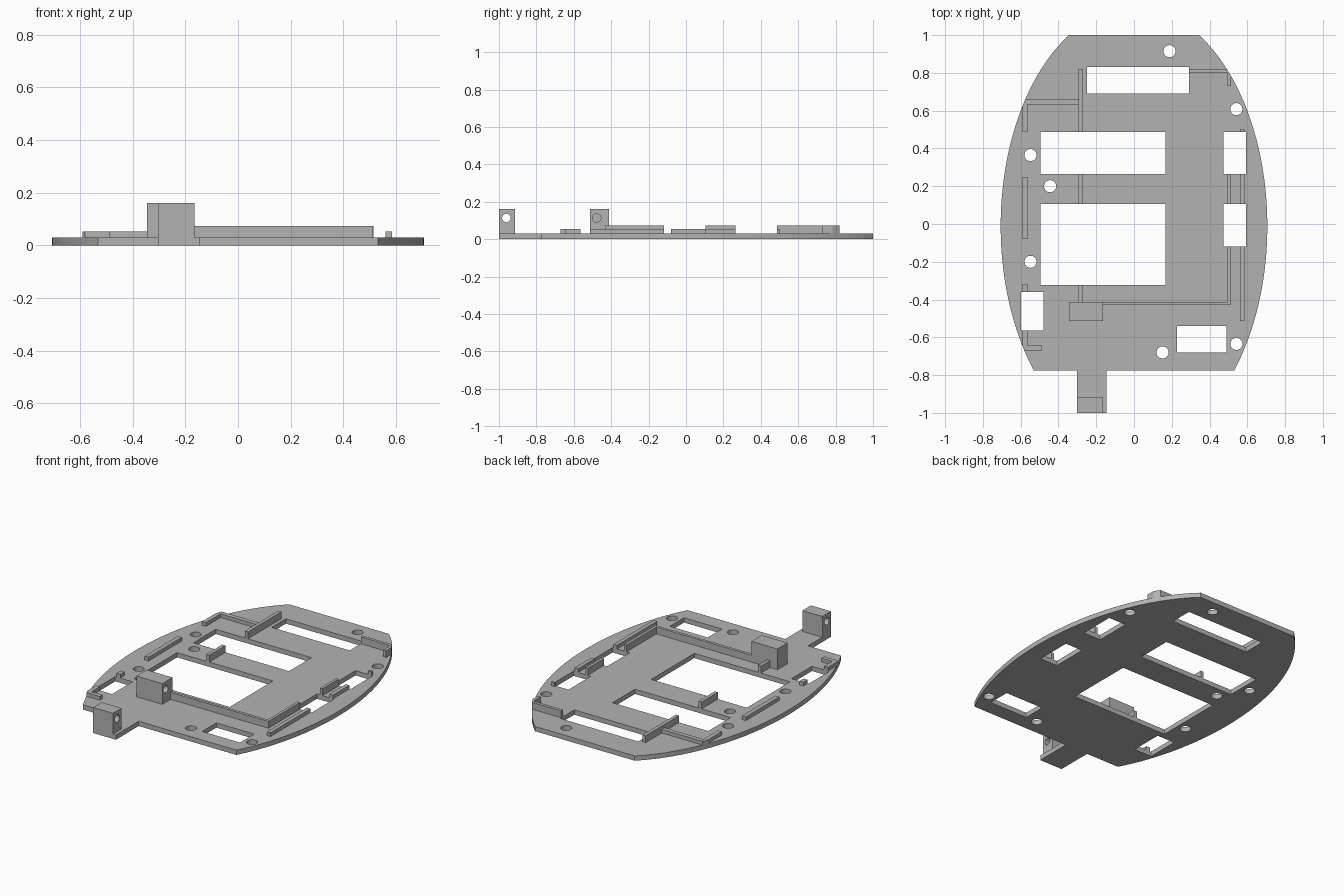
import bpy, bmesh, math
from mathutils import Matrix

cube = bpy.data.objects.get("Cube")
if cube:
    bpy.data.objects.remove(cube, do_unlink=True)

grey = bpy.data.materials.new("plain grey")
grey.use_nodes = True
COLOUR = (0.45, 0.45, 0.45, 1)
grey.diffuse_color = COLOUR
grey.node_tree.nodes["Principled BSDF"].inputs["Base Color"].default_value = COLOUR

BASE, LOW, HIGH, TALL = 0.03, 0.053, 0.073, 0.16


def finish(name, bm):
    bmesh.ops.recalc_face_normals(bm, faces=bm.faces)
    mesh = bpy.data.meshes.new(name)
    bm.to_mesh(mesh)
    bm.free()
    mesh.materials.append(grey)
    obj = bpy.data.objects.new(name, mesh)
    bpy.context.collection.objects.link(obj)
    return obj


def add_box(bm, x0, x1, y0, y1, z0, z1):
    size = Matrix.Diagonal((x1 - x0, y1 - y0, z1 - z0, 1))
    place = Matrix.Translation(((x0 + x1) / 2, (y0 + y1) / 2, (z0 + z1) / 2))
    bmesh.ops.create_cube(bm, size=1, matrix=place @ size)


def box(name, x0, x1, y0, y1, z1, z0=BASE - 0.003):
    bm = bmesh.new()
    add_box(bm, x0, x1, y0, y1, z0, z1)
    return finish(name, bm)


def add_rod(bm, radius, length, matrix):
    bmesh.ops.create_cone(bm, cap_ends=True, segments=32, radius1=radius,
                          radius2=radius, depth=length, matrix=matrix)


def prism(name, points, z0, z1):
    bm = bmesh.new()
    face = bm.faces.new([bm.verts.new((x, y, z0)) for x, y in points])
    new = bmesh.ops.extrude_face_region(bm, geom=[face])["geom"]
    bmesh.ops.translate(bm, vec=(0, 0, z1 - z0),
                        verts=[v for v in new if isinstance(v, bmesh.types.BMVert)])
    return finish(name, bm)


def boolean(obj, cutter, operation="DIFFERENCE"):
    mod = obj.modifiers.new("cut", "BOOLEAN")
    mod.operation, mod.solver, mod.object = operation, "EXACT", cutter
    bpy.context.view_layer.objects.active = obj
    bpy.ops.object.modifier_apply(modifier=mod.name)


# Base plate outline: elliptical sides, straight front and back, front tongue
def side(y):
    return 0.706 * math.sqrt(1 - ((y + 0.011) / 1.159) ** 2)


FRONT, STEPS = -0.775, 40
ys = [FRONT + (1 - FRONT) * i / STEPS for i in range(STEPS + 1)]
oval = [(side(y), y) for y in ys] + [(-side(y), y) for y in reversed(ys)]
tongue = [(-0.303, FRONT), (-0.303, -1), (-0.145, -1), (-0.145, FRONT)]
plate = prism("base_plate", oval + tongue, 0, BASE)

# Windows and screw holes through the plate
windows = [(-0.25, 0.29, 0.69, 0.83), (-0.495, 0.168, 0.265, 0.487),
           (-0.495, 0.168, -0.322, 0.105), (0.473, 0.592, 0.265, 0.487),
           (0.473, 0.592, -0.118, 0.105), (-0.598, -0.478, -0.563, -0.36),
           (0.228, 0.49, -0.68, -0.54)]
screws = [(0.188, 0.915), (0.542, 0.608), (-0.548, 0.365), (-0.444, 0.2),
          (-0.548, -0.2), (0.151, -0.68), (0.542, -0.635)]
bm = bmesh.new()
for w in windows:
    add_box(bm, *w, -0.1, 0.1)
for x, y in screws:
    add_rod(bm, 0.032, 0.2, Matrix.Translation((x, y, 0)))
cutter = finish("opening_cutter", bm)
boolean(plate, cutter)
bpy.data.objects.remove(cutter, do_unlink=True)

# Tall walls
box("centre_rib_back", -0.294, -0.272, 0.487, 0.82, HIGH)
box("centre_rib_middle", -0.294, -0.272, 0.105, 0.265, HIGH)
box("centre_rib_front", -0.294, -0.272, -0.42, -0.322, HIGH)
box("front_wall", -0.17, 0.512, -0.43, -0.412, HIGH)
box("left_wall_front", 0.494, 0.512, -0.43, -0.118, HIGH)
box("left_wall_middle", 0.494, 0.512, 0.105, 0.265, HIGH)
back_walls = [box("back_wall", 0.29, 0.53, 0.80, 0.82, HIGH),
              box("back_wall_return", 0.494, 0.514, 0.73, 0.80, HIGH)]

# Low walls
box("left_rail_front", 0.56, 0.585, -0.513, -0.118, LOW)
box("left_rail_middle", 0.56, 0.585, 0.105, 0.265, LOW)
box("left_rail_stub", 0.56, 0.585, 0.487, 0.5, LOW)
box("right_rail_middle", -0.59, -0.563, -0.08, 0.25, LOW)
box("right_rail_stub", -0.59, -0.563, -0.36, -0.317, LOW)
low_walls = [box("right_rail_back", -0.59, -0.563, 0.487, 0.66, LOW),
             box("right_cross_wall", -0.59, -0.294, 0.632, 0.66, LOW),
             box("right_rail_front", -0.59, -0.563, -0.67, -0.563, LOW),
             box("right_rail_foot", -0.59, -0.488, -0.67, -0.643, LOW)]

# Trim the walls that reach the rim
trim = prism("rim_trim", oval, -0.1, 0.3)
for wall in back_walls + low_walls:
    boolean(wall, trim, "INTERSECT")
bpy.data.objects.remove(trim, do_unlink=True)

# Pivot blocks: the inner one has a blind bore, the outer one a through bore
inner = box("inner_pivot_block", -0.345, -0.165, -0.513, -0.412, TALL)
outer = box("outer_pivot_block", -0.303, -0.165, -1, -0.915, TALL)
for block, x, y, length in ((inner, -0.165, -0.478, 0.2), (outer, -0.234, -0.96, 0.4)):
    bm = bmesh.new()
    add_rod(bm, 0.023, length, Matrix.Translation((x, y, 0.113)) @ Matrix.Rotation(math.pi / 2, 4, "Y"))
    bore = finish("bore_cutter", bm)
    boolean(block, bore)
    bpy.data.objects.remove(bore, do_unlink=True)
